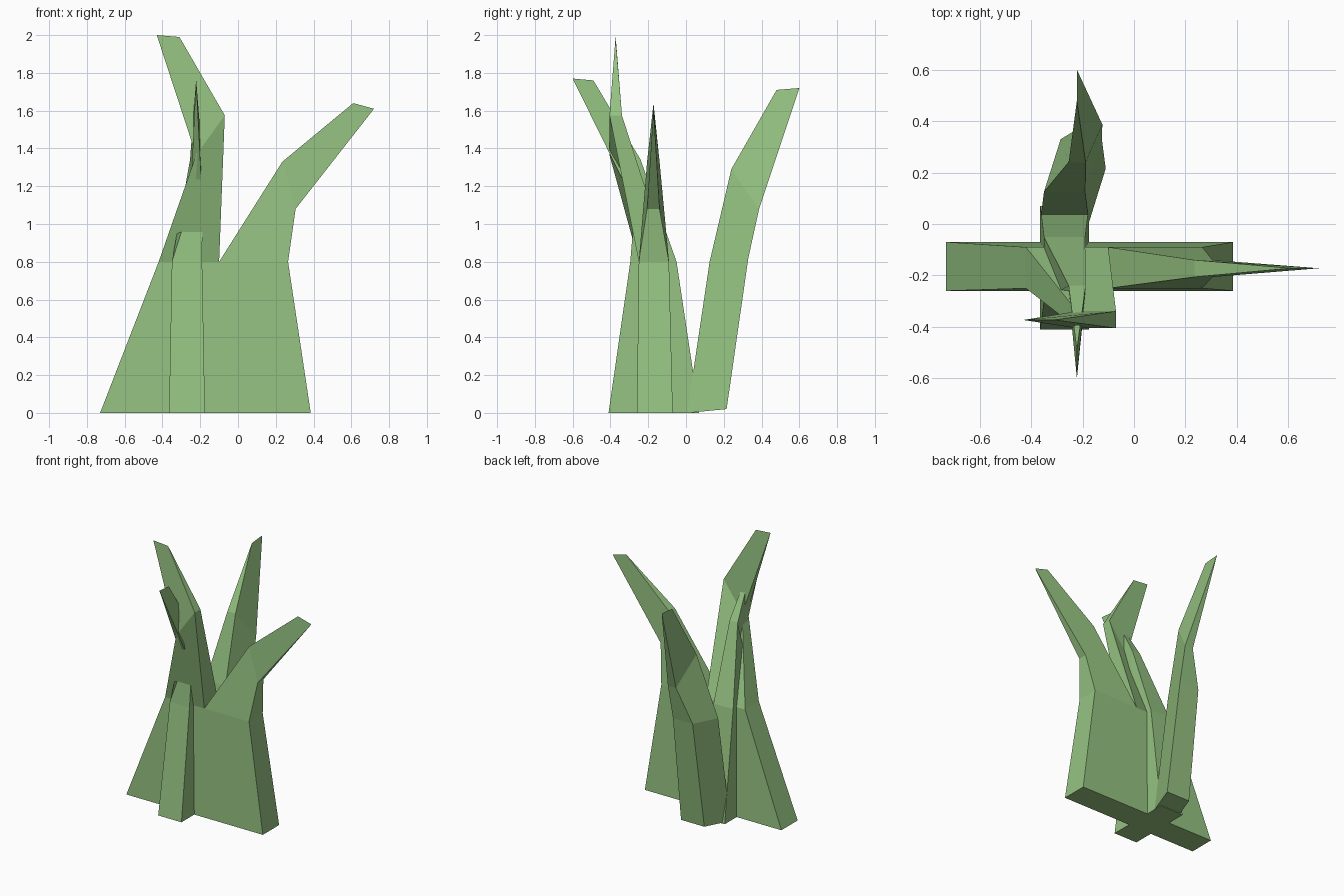
import bpy, bmesh

if "Cube" in bpy.data.objects:
    bpy.data.objects.remove(bpy.data.objects["Cube"])

mat = bpy.data.materials.new("grass_green")
mat.diffuse_color = (0.30, 0.54, 0.22, 1)
mat.use_nodes = True
mat.node_tree.nodes["Principled BSDF"].inputs["Base Color"].default_value = mat.diffuse_color


def blade(name, axis, inner, outer, mids, halves, shift=0.0):
    """Tapering leaf: inner/outer edges as (along, z), with a cross-wise
    centre and half width per level; the last level closes to a sharp edge."""
    bm = bmesh.new()
    rings = []
    for (ui, zi), (uo, zo), m, h in zip(inner, outer, mids, halves):
        s = shift if h else 0
        pts = [(ui, m - h, zi), (ui, m + h, zi),
               (uo, m + h + s, zo), (uo, m - h + s, zo)]
        if axis == 'y':
            pts = [(w, u, z) for u, w, z in pts]
        rings.append([bm.verts.new(p) for p in pts])
    for a, b in zip(rings, rings[1:]):
        for i in range(4):
            j = (i + 1) % 4
            bm.faces.new((a[i], a[j], b[j], b[i]))
    bm.faces.new(rings[0])
    bmesh.ops.remove_doubles(bm, verts=bm.verts, dist=0.0005)
    bmesh.ops.recalc_face_normals(bm, faces=bm.faces)
    me = bpy.data.meshes.new(name)
    bm.to_mesh(me)
    bm.free()
    me.materials.append(mat)
    ob = bpy.data.objects.new(name, me)
    bpy.context.collection.objects.link(ob)


H = (0.095, 0.08, 0.033, 0)

# Right blade, bending outwards
blade("right_blade", 'x',
      [(-0.135, 0), (-0.10, 0.8), (0.235, 1.33), (0.61, 1.64)],
      [(0.385, 0), (0.265, 0.8), (0.305, 1.08), (0.72, 1.61)],
      (-0.165, -0.17, -0.173, -0.172), H)

# Left blade, the tallest, leaning to the front
blade("left_blade", 'x',
      [(-0.135, 0), (-0.10, 0.8), (-0.07, 1.575), (-0.31, 1.99)],
      [(-0.73, 0), (-0.42, 0.8), (-0.222, 1.365), (-0.43, 2.0)],
      (-0.165, -0.17, -0.372, -0.373), H)

# Front blade, curling forwards
blade("front_blade", 'y',
      [(0.07, 0), (-0.05, 0.8), (-0.24, 1.34), (-0.49, 1.76)],
      [(-0.41, 0), (-0.295, 0.8), (-0.27, 1.10), (-0.60, 1.77)],
      (-0.27, -0.27, -0.221, -0.222), H)

# Back blade, slightly skewed
blade("back_blade", 'y',
      [(0.006, 0), (0.125, 0.8), (0.24, 1.29), (0.48, 1.71)],
      [(0.215, 0.02), (0.33, 0.82), (0.387, 1.08), (0.60, 1.72)],
      (-0.27, -0.27, -0.221, -0.222), H, shift=0.065)
